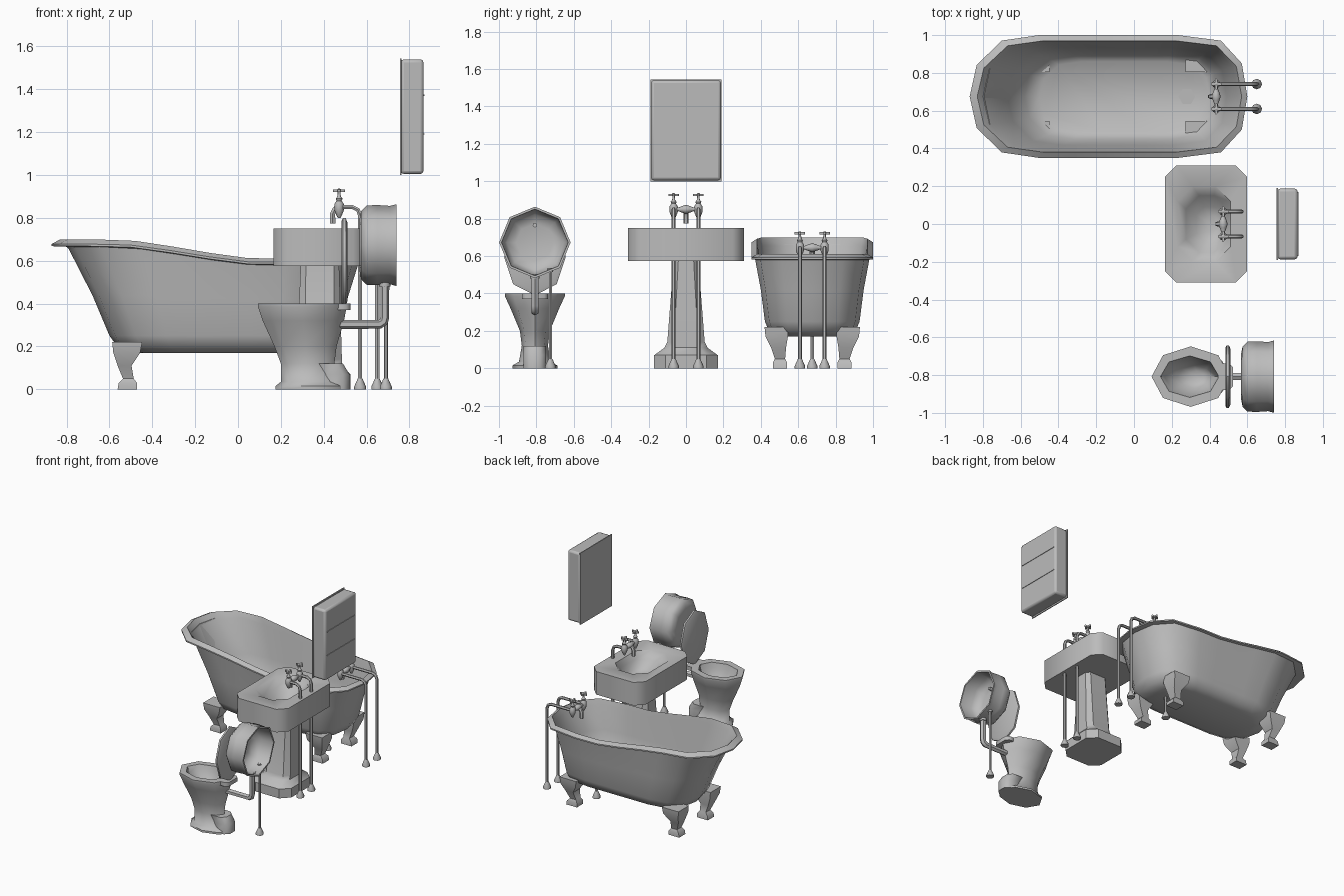
import bpy, math
from mathutils import Vector

old = bpy.data.objects.get("Cube")
if old:
    bpy.data.objects.remove(old)

enamel = bpy.data.materials.new("grey enamel")
enamel.use_nodes = True
enamel.diffuse_color = (0.5, 0.5, 0.5, 1)
enamel.node_tree.nodes["Principled BSDF"].inputs["Base Color"].default_value = (0.5, 0.5, 0.5, 1)


def finish(ob, angle=50):
    ob.data.materials.append(enamel)
    bpy.ops.object.select_all(action='DESELECT')
    ob.select_set(True)
    bpy.context.view_layer.objects.active = ob
    if ob.type == 'CURVE':
        bpy.ops.object.convert(target='MESH')
    bpy.ops.object.mode_set(mode='EDIT')
    bpy.ops.mesh.select_all(action='SELECT')
    bpy.ops.mesh.normals_make_consistent(inside=False)
    bpy.ops.object.mode_set(mode='OBJECT')
    bpy.ops.object.shade_smooth_by_angle(angle=math.radians(angle))
    return ob


def loft(name, rings, angle=50):
    """Skin a list of equal-sized rings and cap both ends."""
    n = len(rings[0])
    verts = [p for ring in rings for p in ring]
    faces = [(a * n + i, a * n + (i + 1) % n, (a + 1) * n + (i + 1) % n, (a + 1) * n + i)
             for a in range(len(rings) - 1) for i in range(n)]
    faces += [tuple(range(n)), tuple(range(len(verts) - n, len(verts)))]
    me = bpy.data.meshes.new(name)
    me.from_pydata(verts, [], faces)
    ob = bpy.data.objects.new(name, me)
    bpy.context.collection.objects.link(ob)
    return finish(ob, angle)


def oval(cx, cy, rx, ry, z, n=8):
    return [(cx + rx * math.cos(math.tau * i / n), cy + ry * math.sin(math.tau * i / n), z)
            for i in range(n)]


def chamfered(cx, cy, hx, hy, c, z):
    corner = [(hx, hy - c), (hx - c, hy)]
    pts = corner + [(-x, y) for x, y in corner[::-1]]
    pts += [(-x, -y) for x, y in pts]
    return [(cx + x, cy + y, z) for x, y in pts]


def lathe(name, origin, profile, axis='Z', n=8, angle=50):
    """Turned part: profile holds (distance along axis, radius)."""
    o = Vector(origin)
    rings = []
    for d, r in profile:
        ring = [Vector(p) for p in oval(0, 0, r, r, d, n)]
        if axis == 'X':
            ring = [Vector((p.z, p.x, p.y)) for p in ring]
        if axis == 'Y':
            ring = [Vector((p.y, p.z, p.x)) for p in ring]
        rings.append([tuple(o + p) for p in ring])
    return loft(name, rings, angle)


def tube(name, points, r):
    cu = bpy.data.curves.new(name, 'CURVE')
    cu.dimensions = '3D'
    cu.bevel_depth = r
    cu.bevel_resolution = 1
    cu.use_fill_caps = True
    sp = cu.splines.new('POLY')
    sp.points.add(len(points) - 1)
    for p, co in zip(sp.points, points):
        p.co = (*co, 1)
    ob = bpy.data.objects.new(name, cu)
    bpy.context.collection.objects.link(ob)
    return finish(ob)


def floor_flange(name, x, y):
    lathe(name, (x, y, 0), [(0, .028), (.012, .028), (.05, .011)])


# Bathtub: one plan outline, scaled per ring, with a rim raised at the sloping end
BY = .675
half = [(-1, 0), (-.95, .51), (-.77, .91), (-.5, 1), (-.25, 1), (0, 1), (.25, 1), (.5, 1),
        (.81, .91), (.96, .54), (1, 0)]
outline = half + [(u, -v) for u, v in half[-2:0:-1]]


def tub_ring(x0, x1, hw, z, raise_by=0):
    ring = []
    for u, v in outline:
        x = (x0 + x1) / 2 + u * (x1 - x0) / 2
        t = min(1, max(0, (.07 - x) / .62))
        ring.append((x, BY + v * hw, z + raise_by * (.6 * t + .4 * t * t * (3 - 2 * t))))
    return ring


loft("bathtub", [tub_ring(*r) for r in [
    (-.46, .37, .17, .17), (-.56, .44, .23, .195), (-.6, .47, .253, .25),
    (-.68, .51, .275, .42, .02), (-.795, .56, .305, .58, .085),
    (-.87, .6, .325, .583, .085), (-.87, .6, .325, .593, .085),
    (-.83, .57, .295, .61, .09), (-.79, .55, .287, .57, .085),
    (-.67, .49, .258, .4, .02), (-.58, .45, .225, .24), (-.5, .4, .185, .2)]], 55)
lathe("bathtub_drain", (.28, BY, .195), [(0, .045), (.01, .045)], n=6)
tube("bathtub_drain_pipe", [(.28, BY, .18), (.28, BY, 0)], .011)
floor_flange("bathtub_drain_flange", .28, BY)

# Curved feet: (z, outer x, inner x, outer y, inner y) measured from the tub centre
foot = [(0, .475, .385, .21, .135), (.03, .47, .385, .21, .135), (.05, .45, .4, .2, .145),
        (.11, .475, .41, .22, .14), (.17, .495, .37, .25, .13), (.22, .5, .36, .255, .13)]
for sx, end in ((-1, "left"), (1, "right")):
    for sy, side in ((-1, "front"), (1, "back")):
        loft(f"bathtub_foot_{side}_{end}", [
            [(-.087 + sx * x, BY + sy * y, z) for x, y in
             ((xo, yo), (xo, yi), (xi, yi), (xi, yo))] for z, xo, xi, yo, yi in foot], 40)


# Taps with a bridge, a spout and two supply pipes down to the floor
def taps(name, x, y, z, pipe_x):
    for s, side in ((-1, "front"), (1, "back")):
        ty = y + s * .066
        lathe(f"{name}_valve_{side}", (x, ty, z), [
            (-.05, .006), (-.035, .014), (-.015, .022), (.015, .022), (.03, .012),
            (.04, .016), (.05, .008), (.075, .006), (.082, .01), (.087, .004)])
        for dx, dy, way in ((.028, .007, "long"), (.007, .028, "cross")):
            loft(f"{name}_handle_{way}_{side}", [
                chamfered(x, ty, dx, dy, .004, z + h) for h in (.07, .083)])
        tube(f"{name}_supply_pipe_{side}", [
            (x, ty, z), (pipe_x - .035, ty, z), (pipe_x - .01, ty, z - .012),
            (pipe_x, ty, z - .04), (pipe_x, ty, 0)], .011)
        floor_flange(f"{name}_flange_{side}", pipe_x, ty)
    lathe(f"{name}_bridge", (x, y, z), [
        (-.066, .01), (-.04, .01), (-.02, .018), (0, .024), (.02, .018), (.04, .01), (.066, .01)], 'Y')
    tube(f"{name}_spout", [(x, y, z), (x - .02, y, z - .01), (x - .03, y, z - .03),
                           (x - .03, y, z - .075)], .014)


taps("basin_taps", .472, 0, .85, .57)
taps("bathtub_taps", .435, BY, .645, .65)

# Pedestal washbasin
loft("washbasin", [chamfered(*r) for r in [
    (.382, 0, .217, .31, .06, .575), (.382, 0, .217, .31, .06, .75),
    (.37, 0, .14, .2, .08, .75), (.385, 0, .11, .15, .07, .7),
    (.4, 0, .07, .09, .04, .645), (.41, 0, .03, .04, .02, .63)]])
loft("basin_pedestal", [chamfered(*r) for r in [
    (.365, 0, .16, .17, .06, 0), (.365, 0, .16, .17, .06, .07), (.375, 0, .11, .115, .04, .11),
    (.38, 0, .105, .1, .035, .14), (.382, 0, .09, .066, .025, .575)]], 40)

# Toilet bowl
TY = -.808
loft("toilet_bowl", [oval(cx, TY, rx, ry, z) for cx, rx, ry, z in [
    (.345, .17, .12, 0), (.345, .17, .12, .015), (.335, .135, .085, .035), (.325, .125, .07, .12),
    (.315, .145, .08, .2), (.305, .19, .13, .32), (.3, .207, .16, .385), (.3, .207, .16, .4),
    (.295, .155, .11, .4), (.3, .14, .1, .36), (.32, .09, .06, .27), (.33, .04, .03, .25)]], 55)
loft("toilet_hinge_block", [chamfered(.485, TY, .04, .07, .02, z) for z in (.37, .4)])
loft("toilet_outlet", [chamfered(x, TY, .07, .06, .03, z) for x, z in
                       ((.45, 0), (.45, .07), (.42, .12))])

# Raised lid
lid = []
for x, k in ((.484, .94), (.49, 1), (.503, 1), (.51, .9)):
    lid.append([(x, y, z) for y, z, _ in oval(TY, .595, .165 * k, .205 * k, 0)])
loft("toilet_lid", lid)

# Wall cistern, open at the rear, with its flush and supply pipes
lathe("cistern", (0, TY, .673), [
    (.567, .12), (.575, .16), (.6, .185), (.65, .187), (.71, .183), (.74, .191),
    (.74, .178), (.65, .172), (.61, .15), (.595, .1)], 'X', 8, 55)
lathe("cistern_bolt", (0, TY, .765), [(.59, .012), (.63, .012)], 'X')
tube("flush_pipe", [(.685, TY, .505), (.685, TY, .335), (.68, TY, .315), (.66, TY, .303),
                    (.43, TY, .303)], .021)
lathe("flush_pipe_collar", (.685, TY, .48), [(0, .026), (.025, .026)])
tube("cistern_supply_pipe", [(.69, -.725, 0), (.69, -.725, .53)], .009)
lathe("cistern_supply_nut", (.69, -.725, .515), [(0, .015), (.02, .015)])
floor_flange("cistern_supply_flange", .69, -.725)


# Wall cabinet: flat door, rounded body, two shelf edges
def box(name, lo, hi, bevel=0):
    lo, hi = Vector(lo), Vector(hi)
    ob = loft(name, [[(x, y, z) for x, y in ((lo.x, lo.y), (hi.x, lo.y), (hi.x, hi.y), (lo.x, hi.y))]
                     for z in (lo.z, hi.z)])
    if bevel:
        m = ob.modifiers.new("rounding", 'BEVEL')
        m.width, m.segments = bevel, 2


box("cabinet_door", (.755, -.19, 1.0), (.762, .19, 1.545))
box("cabinet_body", (.759, -.187, 1.005), (.866, .187, 1.54), .015)
for i, z in enumerate((1.19, 1.37)):
    box(f"cabinet_shelf_{i + 1}", (.8, -.17, z), (.87, .17, z + .005))
